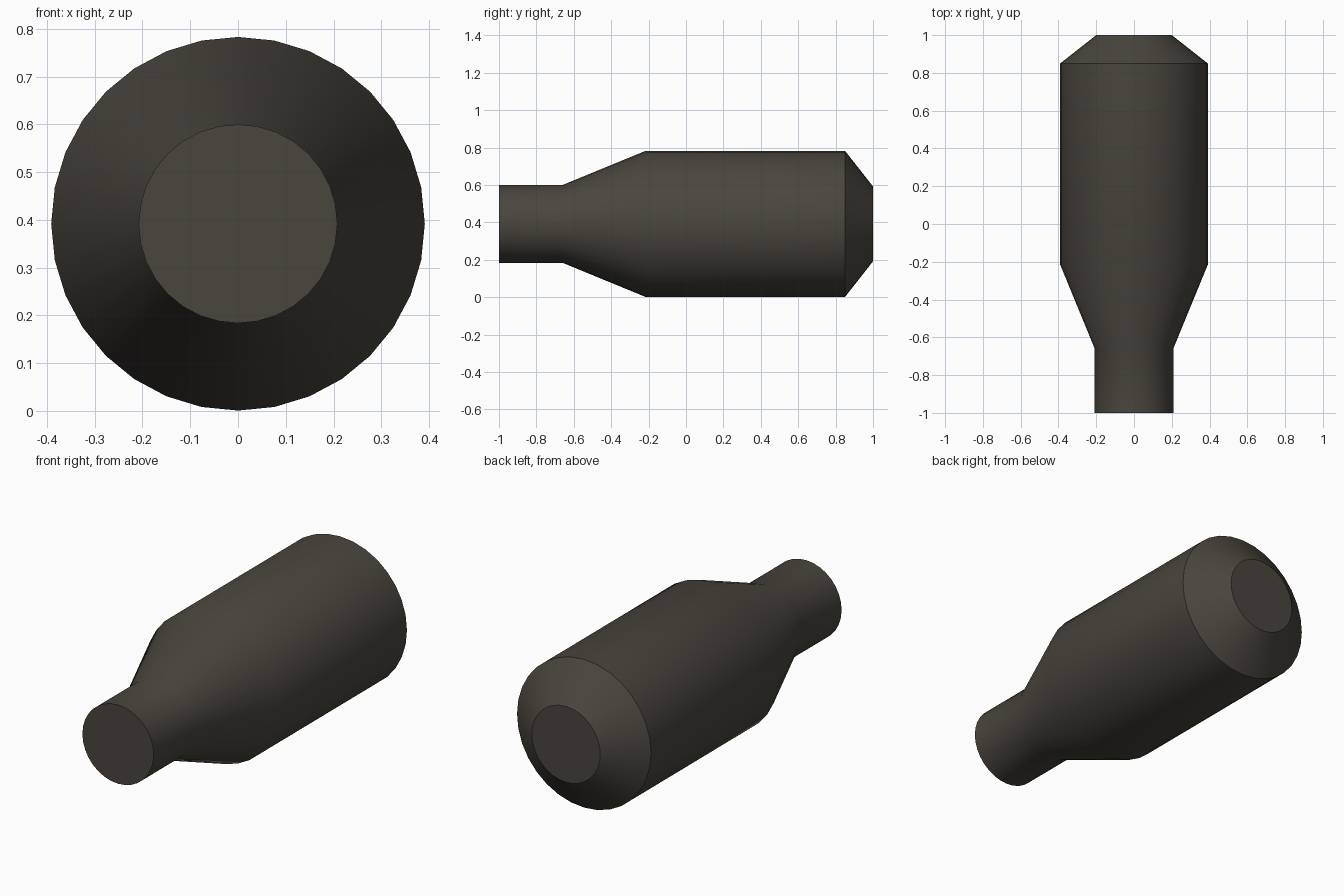
import bpy, bmesh, math

if "Cube" in bpy.data.objects:
    bpy.data.objects.remove(bpy.data.objects["Cube"])

SIDES = 32
CENTRE_Z = 0.392
# (y, radius) from the narrow front neck to the chamfered back
PROFILE = [(-1.0, 0.208), (-0.66, 0.208), (-0.215, 0.391), (0.85, 0.391), (1.0, 0.2)]

mat = bpy.data.materials.new("dark warm grey")
mat.diffuse_color = (0.068, 0.060, 0.048, 1)
mat.use_nodes = True
mat.node_tree.nodes["Principled BSDF"].inputs["Base Color"].default_value = mat.diffuse_color

# Lathed body along y: neck, shoulder, barrel, chamfer
bm = bmesh.new()
rings = []
for y, r in PROFILE:
    rings.append([bm.verts.new((r * math.cos(2 * math.pi * i / SIDES), y,
                                CENTRE_Z + r * math.sin(2 * math.pi * i / SIDES)))
                  for i in range(SIDES)])
for a, b in zip(rings, rings[1:]):
    for i in range(SIDES):
        j = (i + 1) % SIDES
        bm.faces.new((a[i], a[j], b[j], b[i]))

# Flat end caps
bm.faces.new(rings[0])
bm.faces.new(rings[-1])
bmesh.ops.recalc_face_normals(bm, faces=bm.faces)

mesh = bpy.data.meshes.new("bottle_shaped_body")
bm.to_mesh(mesh)
bm.free()
mesh.materials.append(mat)
body = bpy.data.objects.new("bottle_shaped_body", mesh)
bpy.context.collection.objects.link(body)

# Smooth sides with sharp chamfer and cap edges
bpy.context.view_layer.objects.active = body
body.select_set(True)
bpy.ops.object.shade_smooth_by_angle(angle=math.radians(35))
